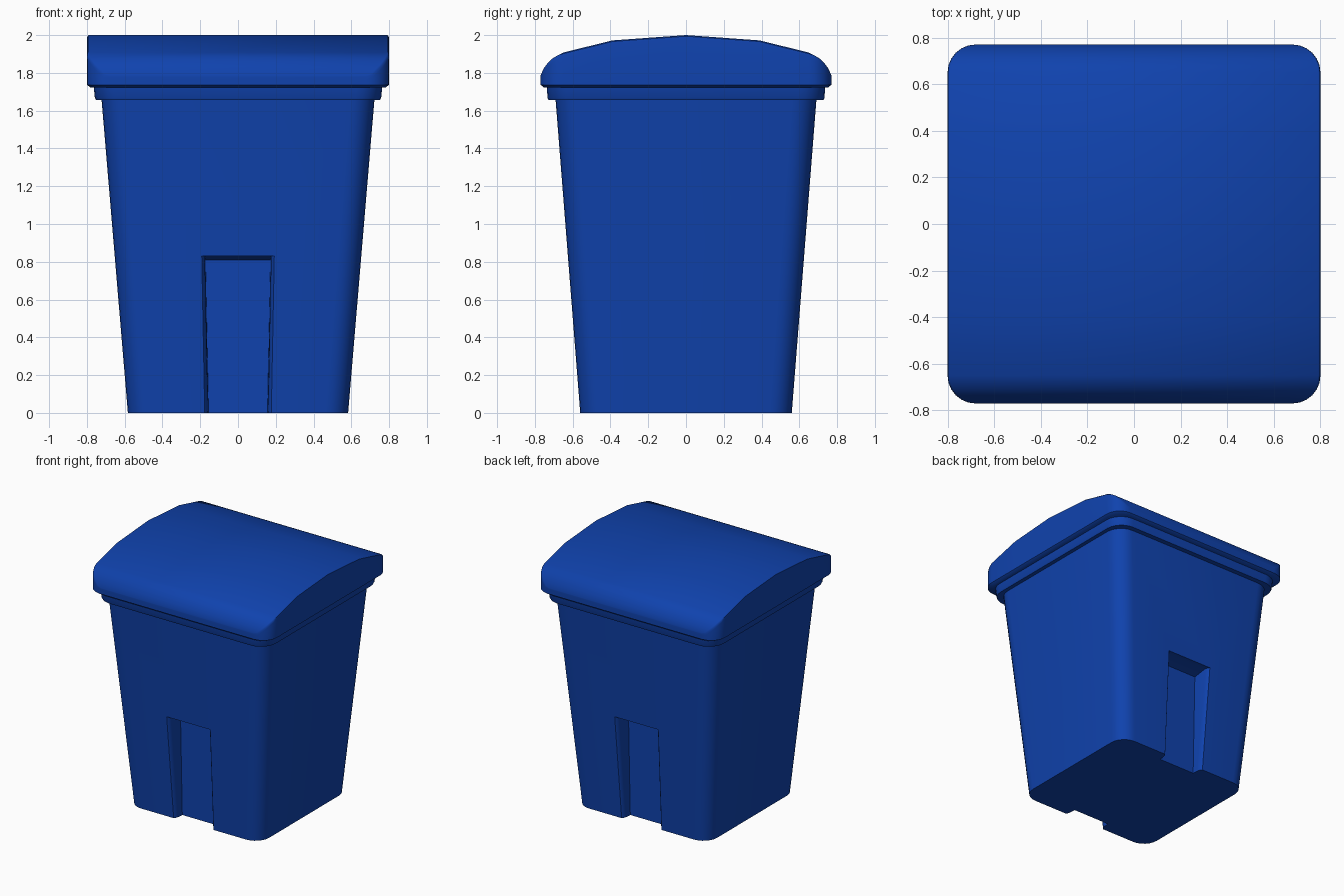
import bpy, math

if "Cube" in bpy.data.objects:
    bpy.data.objects.remove(bpy.data.objects["Cube"])

blue = bpy.data.materials.new("blue_plastic")
blue.diffuse_color = (0.005, 0.055, 0.42, 1)
blue.use_nodes = True
blue.node_tree.nodes["Principled BSDF"].inputs["Base Color"].default_value = blue.diffuse_color


def make(name, verts, faces):
    mesh = bpy.data.meshes.new(name)
    mesh.from_pydata(verts, [], faces)
    mesh.materials.append(blue)
    obj = bpy.data.objects.new(name, mesh)
    bpy.context.collection.objects.link(obj)
    return obj


def smooth(obj, angle=35):
    bpy.ops.object.select_all(action='DESELECT')
    bpy.context.view_layer.objects.active = obj
    obj.select_set(True)
    bpy.ops.object.shade_smooth_by_angle(angle=math.radians(angle))


def rounded_half(hx, hy, r, side_ys=(), seg=6):
    """Right half of a rounded rectangle, from front to back."""
    arc = [(hx - r + r * math.sin(a), -(hy - r) - r * math.cos(a))
           for a in [math.pi / 2 * k / seg for k in range(seg + 1)]]
    return arc + [(hx, y) for y in side_ys] + [(x, -y) for x, y in reversed(arc)]


def ring(half):
    return half + [(-x, y) for x, y in reversed(half)]


def bands(count, n):
    return [(k * n + i, k * n + (i + 1) % n, (k + 1) * n + (i + 1) % n, (k + 1) * n + i)
            for k in range(count - 1) for i in range(n)]


def loft(name, levels):
    """Closed solid through rounded rectangles (z, half x, half y, radius)."""
    verts = []
    for z, hx, hy, r in levels:
        verts += [(x, y, z) for x, y in ring(rounded_half(hx, hy, r))]
    n = len(verts) // len(levels)
    faces = bands(len(levels), n)
    faces += [tuple(reversed(range(n))), tuple(range(len(verts) - n, len(verts)))]
    return make(name, verts, faces)


# Tapered body
body = loft("bin_body", [(0, 0.583, 0.56, 0.12), (1.69, 0.725, 0.693, 0.13)])


# Front and back recesses: flared mouth, upright back wall
def recess_cutter(s):
    verts = []
    for z, z_in, w in ((-0.05, -0.05, 0.155), (0.83, 0.81, 0.172)):
        wall = 0.56 + 0.079 * z
        half = [(w, 0.48, z_in), (w + 0.004, wall - 0.035, z), (w + 0.010, wall - 0.012, z),
                (w + 0.022, wall + 0.002, z), (w + 0.022, wall + 0.1, z)]
        verts += [(x, s * y, h) for x, y, h in half]
        verts += [(-x, s * y, h) for x, y, h in reversed(half)]
    n = 10
    faces = bands(2, n) + [tuple(reversed(range(n)))]
    # top cap as strips, since it slopes
    faces += [(n + i, n + i + 1, 2 * n - 2 - i, 2 * n - 1 - i) for i in range(4)]
    if s < 0:
        faces = [tuple(reversed(f)) for f in faces]
    return make("recess_cutter", verts, [f for f in faces])


for s in (-1, 1):
    cutter = recess_cutter(s)
    cutter.hide_render = True
    # consistent outward normals for the boolean
    bpy.ops.object.select_all(action='DESELECT')
    bpy.context.view_layer.objects.active = cutter
    cutter.select_set(True)
    bpy.ops.object.mode_set(mode='EDIT')
    bpy.ops.mesh.select_all(action='SELECT')
    bpy.ops.mesh.normals_make_consistent(inside=False)
    bpy.ops.object.mode_set(mode='OBJECT')
    mod = body.modifiers.new("recess", 'BOOLEAN')
    mod.operation = 'DIFFERENCE'
    mod.solver = 'EXACT'
    mod.object = cutter
    bpy.context.view_layer.objects.active = body
    bpy.ops.object.modifier_apply(modifier=mod.name)
    bpy.data.objects.remove(cutter)
smooth(body)

# Rim under the lid
rim = loft("bin_rim", [(1.657, 0.752, 0.728, 0.13), (1.668, 0.758, 0.733, 0.135),
                       (1.74, 0.765, 0.738, 0.135)])
smooth(rim)

# Domed lid: rounded plan, arched front to back
ARCH = [(0, 2.0), (0.39, 1.972), (0.66, 1.905), (0.72, 1.868), (0.755, 1.822), (0.77, 1.785)]


def arch(y):
    y = min(abs(y), 0.77)
    for (y0, z0), (y1, z1) in zip(ARCH, ARCH[1:]):
        if y <= y1:
            return z0 + (z1 - z0) * (y - y0) / (y1 - y0)
    return ARCH[-1][1]


plan = ring(rounded_half(0.80, 0.77, 0.12, (-0.39, 0, 0.39)))
n = len(plan)
verts = [(x * 0.975, y * 0.975, 1.722) for x, y in plan]
verts += [(x, y, 1.737) for x, y in plan]
verts += [(x, y, arch(y) - 0.02) for x, y in plan]
verts += [(x * 0.997, y, arch(y) - 0.006) for x, y in plan]
verts += [(x * 0.988, y, arch(y)) for x, y in plan]
faces = bands(5, n) + [tuple(reversed(range(n)))]
faces += [(4 * n + i, 4 * n + i + 1, 5 * n - 2 - i, 5 * n - 1 - i) for i in range(n // 2 - 1)]
lid = make("bin_lid", verts, faces)
smooth(lid, 40)
